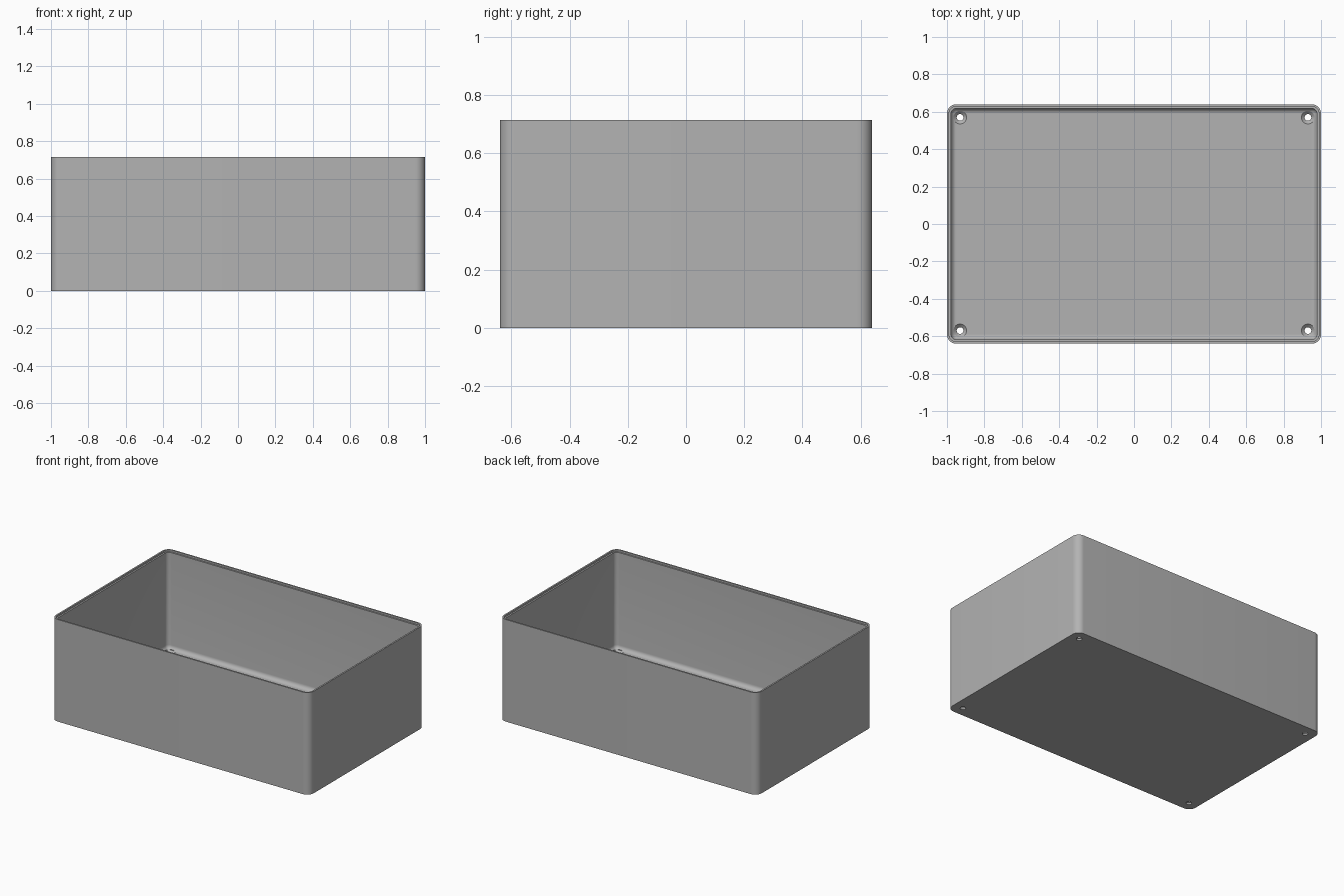
import bpy, bmesh, math

W, D, H = 1.0, 0.64, 0.715      # half width, half depth, height
CORNER, WALL, FLOOR, FILLET = 0.05, 0.022, 0.028, 0.028
SEG = 10

if "Cube" in bpy.data.objects:
    bpy.data.objects.remove(bpy.data.objects["Cube"])

grey = bpy.data.materials.new("matte grey")
grey.use_nodes = True
colour = (0.45, 0.45, 0.45, 1)
grey.diffuse_color = colour
grey.node_tree.nodes["Principled BSDF"].inputs["Base Color"].default_value = colour


def rounded_loop(bm, inset, z):
    """Rounded rectangle of vertices, inset from the outer wall."""
    r = max(CORNER - inset, 0.004)
    verts = []
    for k, (sx, sy) in enumerate([(1, 1), (-1, 1), (-1, -1), (1, -1)]):
        for i in range(SEG + 1):
            a = (k + i / SEG) * math.pi / 2
            verts.append(bm.verts.new((sx * (W - inset - r) + r * math.cos(a),
                                       sy * (D - inset - r) + r * math.sin(a), z)))
    return verts


def ring_loop(bm, x, y, radius, z, n=32):
    return [bm.verts.new((x + radius * math.cos(i * math.tau / n),
                          y + radius * math.sin(i * math.tau / n), z)) for i in range(n)]


def skin(bm, loops):
    """Join successive loops and cap both ends."""
    for a, b in zip(loops, loops[1:]):
        n = len(a)
        for i in range(n):
            j = (i + 1) % n
            bm.faces.new((a[i], a[j], b[j], b[i]))
    bm.faces.new(loops[0][::-1])
    bm.faces.new(loops[-1])


def make_object(name, bm):
    bmesh.ops.recalc_face_normals(bm, faces=bm.faces)
    mesh = bpy.data.meshes.new(name)
    bm.to_mesh(mesh)
    bm.free()
    obj = bpy.data.objects.new(name, mesh)
    mesh.materials.append(grey)
    bpy.context.collection.objects.link(obj)
    return obj


# Open tray: outer wall, stepped rim, inner wall, floor fillet
bm = bmesh.new()
profile = [(0, 0), (0, H), (WALL / 2, H), (WALL / 2, H - 0.012), (WALL, H - 0.012)]
for i in range(7):
    a = i / 6 * math.pi / 2
    profile.append((WALL + FILLET * (1 - math.cos(a)),
                    FLOOR + FILLET * (1 - math.sin(a))))
skin(bm, [rounded_loop(bm, inset, z) for inset, z in profile])
tray = make_object("tray", bm)

# Countersunk screw holes in the floor corners
bm = bmesh.new()
for x in (-0.93, 0.93):
    for y in (-0.57, 0.57):
        skin(bm, [ring_loop(bm, x, y, r, z) for r, z in
                  [(0.018, -0.02), (0.018, 0.012), (0.035, FLOOR), (0.035, 0.06)]])
cutter = make_object("screw_hole_cutter", bm)
cutter.hide_render = True

cut = tray.modifiers.new("screw holes", 'BOOLEAN')
cut.operation = 'DIFFERENCE'
cut.solver = 'EXACT'
cut.object = cutter

bpy.ops.object.select_all(action='DESELECT')
bpy.context.view_layer.objects.active = tray
tray.select_set(True)
bpy.ops.object.modifier_apply(modifier=cut.name)
bpy.data.objects.remove(cutter)
bpy.ops.object.shade_smooth_by_angle(angle=math.radians(30))
